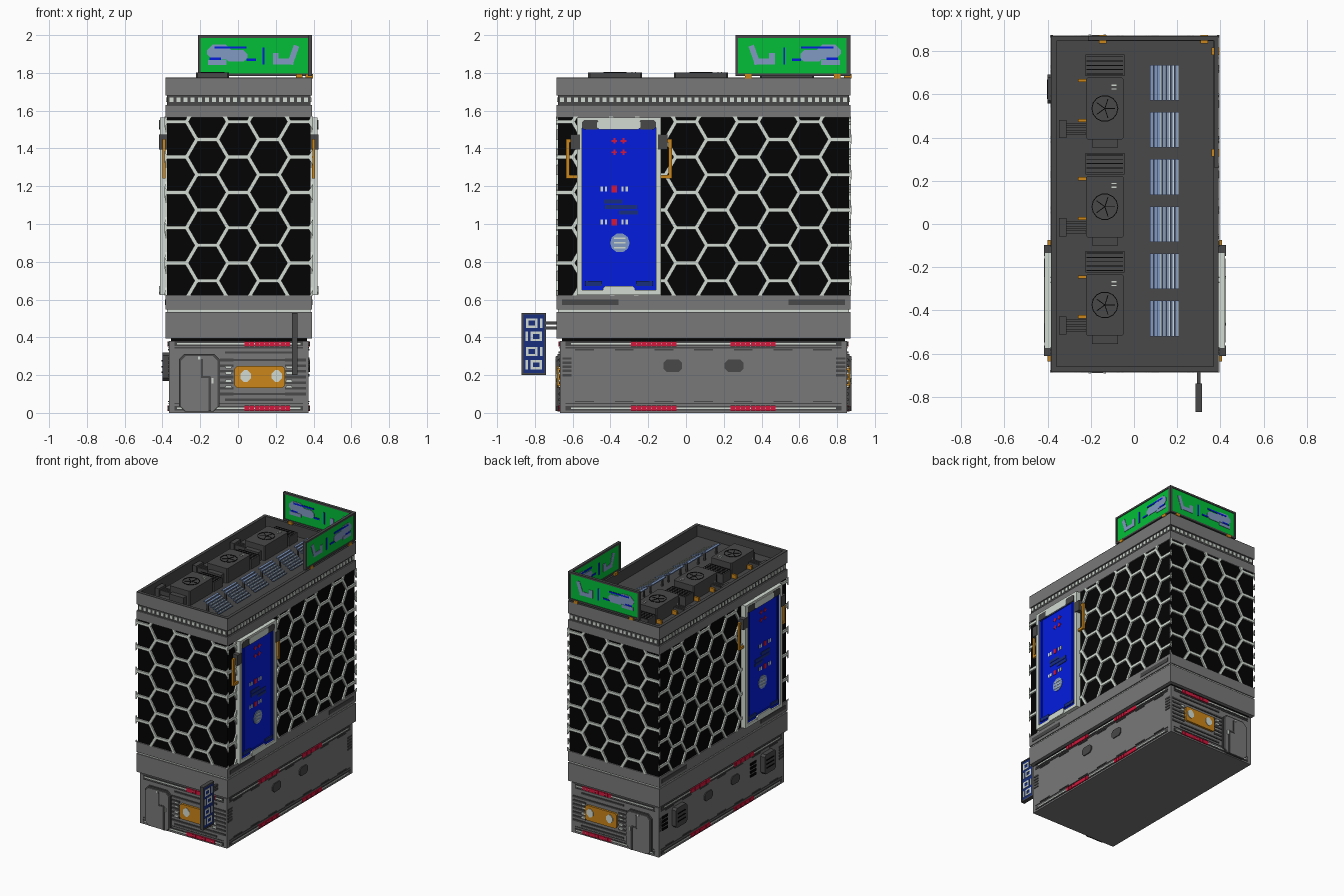
import bpy, bmesh
from math import sin, cos, pi
from mathutils import Vector

cube = bpy.data.objects.get("Cube")
if cube:
    bpy.data.objects.remove(cube, do_unlink=True)

CX, CY, HALF_X, HALF_Y = 0.004, 0.093, 0.38, 0.77
SIDES, ENDS = ("left", "right"), ("front", "back")


def material(name, *rgb):
    mat = bpy.data.materials.new(name)
    mat.use_nodes = True
    mat.diffuse_color = (*rgb, 1)
    mat.node_tree.nodes["Principled BSDF"].inputs["Base Color"].default_value = (*rgb, 1)
    return mat


grey = material("grey", .19, .19, .19)
dark = material("dark grey", .065, .065, .065)
black = material("black", .001, .001, .001)
pale = material("pale grey", .65, .71, .65)
blue = material("bright blue", .001, .012, .74)
green = material("green", .001, .52, .04)
orange = material("orange", .6, .24, .01)
red = material("red", .66, .008, .045)
steel = material("steel blue", .22, .32, .55)
navy = material("navy", .01, .028, .21)


# A wall point: u runs along the wall, v up it, d outwards from it
def place(face, u, v, d):
    if face == "roof":
        return Vector((u, v, d))
    if face in SIDES:
        return Vector((CX + (HALF_X + d) * (1 if face == "left" else -1), u, v))
    return Vector((u, CY + (HALF_Y + d) * (1 if face == "back" else -1), v))


def rect(u, v, w, h, cut=0):
    a, b = w / 2, h / 2
    if not cut:
        return [(u - a, v - b), (u + a, v - b), (u + a, v + b), (u - a, v + b)]
    c = cut
    return [(u + x, v + y) for x, y in ((c - a, -b), (a - c, -b), (a, c - b), (a, b - c),
                                        (a - c, b), (c - a, b), (-a, b - c), (-a, c - b))]


def ngon(u, v, r, n):
    return [(u + r * cos(2 * pi * i / n), v + r * sin(2 * pi * i / n)) for i in range(n)]


def bar(a, b, width):
    a, b = Vector(a), Vector(b)
    t = (b - a).normalized() * width / 2
    n = Vector((-t.y, t.x))
    return [tuple(p) for p in (a - t - n, b + t - n, b + t + n, a - t + n)]


def ring(u, v, w, h, t):
    return [rect(u, v + s * (h - t) / 2, w, t) for s in (-1, 1)] + \
           [rect(u + s * (w - t) / 2, v, t, h - 2 * t) for s in (-1, 1)]


# One object from extruded outlines, repeated on each listed face
def build(name, mat, faces, outlines, d0, d1, clip=None):
    bm = bmesh.new()
    for face in faces:
        for pts in outlines:
            low = [bm.verts.new(place(face, u, v, d0)) for u, v in pts]
            high = [bm.verts.new(place(face, u, v, d1)) for u, v in pts]
            bm.faces.new(low)
            bm.faces.new(high)
            for i in range(len(pts)):
                j = (i + 1) % len(pts)
                bm.faces.new((low[i], low[j], high[j], high[i]))
    bmesh.ops.recalc_face_normals(bm, faces=bm.faces[:])
    for point, normal in clip or ():
        bmesh.ops.bisect_plane(bm, geom=bm.verts[:] + bm.edges[:] + bm.faces[:],
                               plane_co=point, plane_no=normal, clear_outer=True)
    mesh = bpy.data.meshes.new(name)
    bm.to_mesh(mesh)
    bm.free()
    mesh.materials.append(mat)
    obj = bpy.data.objects.new(name, mesh)
    bpy.context.collection.objects.link(obj)


def layer(name, mat, z0, z1, d):
    build(name, mat, ["roof"], [rect(CX, CY, 2 * (HALF_X + d), 2 * (HALF_Y + d))], z0, z1)


# Stacked body
layer("base", grey, 0, .38, -.01)
layer("base_gap", black, .38, .395, -.02)
layer("lower_band", grey, .395, .535, .008)
layer("seam", pale, .535, .547, 0)
layer("sill_band", grey, .547, .625, .008)
layer("core", black, .625, 1.565, 0)
layer("upper_band", grey, 1.565, 1.63, .008)
layer("light_band", dark, 1.63, 1.685, 0)
build("rim", grey, ["roof"], ring(CX, CY, .776, 1.556, .02), 1.68, 1.77)
build("rim_cap", dark, ["roof"], ring(CX, CY, .776, 1.556, .024), 1.77, 1.775)
build("rim_lining", dark, ["roof"], ring(CX, CY, .74, 1.52, .005), 1.68, 1.772)
build("roof_floor", dark, ["roof"], [rect(CX, CY, .74, 1.52)], 1.68, 1.69)

# Rows of small lights
for faces, mid, count in ((ENDS, CX, 20), (SIDES, CY, 41)):
    lamps = [rect(mid + (i - (count - 1) / 2) * .0375, 1.657, .021, .024) for i in range(count)]
    build("lights_" + faces[0], pale, faces, lamps, 0, .005)

# Honeycomb lattice trimmed to the wall edges
S, ROW = .109, .187
limits = [(Vector((CX + s * .392, 0, 0)), (s, 0, 0)) for s in (-1, 1)]
limits += [(Vector((0, CY + s * .782, 0)), (0, s, 0)) for s in (-1, 1)]
limits += [(Vector((0, 0, .622)), (0, 0, -1)), (Vector((0, 0, 1.568)), (0, 0, 1))]
for faces, first, last in ((ENDS, -3, 3), (SIDES, -5, 6)):
    lattice = []
    for col in range(first, last + 1):
        for row in range(-1, 7):
            u, v = col * S * 1.5, .7 + (row + (col % 2) / 2) * ROW
            corners = [(u + S, v), (u + S / 2, v + ROW / 2), (u - S / 2, v + ROW / 2), (u - S, v)]
            lattice += [bar(corners[i], corners[i + 1], .02) for i in range(3)]
    build("lattice_" + faces[0], pale, faces, lattice, 0, .011, limits)

# Side doors
DY = -.355
build("door_frame", pale, SIDES, ring(DY, 1.095, .445, .94, .026), 0, .038)
build("door_panel", blue, SIDES, [rect(DY, 1.09, .4, .885)], 0, .028)
build("door_inset", blue, SIDES, ring(DY, 1.09, .35, .84, .012), .028, .034)
build("door_caps", pale, SIDES, [rect(DY, 1.525, .23, .05, .012), rect(DY, .65, .17, .045, .012)], 0, .042)
build("door_lower_slots", navy, SIDES, [rect(DY + s * .135, .685, .09, .025) for s in (-1, 1)], .028, .036)
build("door_hinges", dark, SIDES, [rect(DY + s * .232, 1.435, .05, .08) for s in (-1, 1)], 0, .042)
build("door_top_clamps", dark, SIDES, [rect(DY + s * .15, 1.525, .09, .05, .01) for s in (-1, 1)], 0, .04)
handles = []
for s in (-1, 1):
    inner, outer = DY + s * .225, DY + s * .272
    handles += [bar((outer, 1.25), (outer, 1.43), .018)]
    handles += [bar((inner, z), (outer, z), .018) for z in (1.25, 1.44)]
build("door_handles", orange, SIDES, handles, .008, .024)
crosses = [rect(DY + s * .024, z, w, h) for s in (-1, 1) for z in (1.44, 1.38)
           for w, h in ((.03, .01), (.01, .03))]
squares = [rect(DY - .025, z, .03, .035) for z in (1.185, 1.01)]
build("door_red_marks", red, SIDES, crosses + squares, .028, .031)
ticks = [rect(DY + k * .022 - .025, z, .012, .026) for z in (1.185, 1.01) for k in (-3, -2, 2, 3)]
build("door_pale_marks", pale, SIDES, ticks, .028, .031)
build("door_dark_marks", navy, SIDES, [rect(DY + a, z, w, .022) for a, z, w in
                                       ((-.03, 1.12, .1), (.01, 1.09, .17), (.05, 1.06, .1))], .028, .031)
build("door_badge", steel, SIDES, [ngon(DY + .005, .9, .052, 10)], .028, .031)
build("door_badge_bars", pale, SIDES, [rect(DY + .005, .9 + k * .025, .06, .008) for k in (-1, 0, 1)], .031, .033)

# Sill vents and base trim
build("sill_vents", dark, SIDES, [rect(CY + s * .6, .585, .3, .03) for s in (-1, 1)], .008, .011)
for faces, reds, mid, length in ((SIDES, (-.17, .355), CY, 1.46), (ENDS, (.155,), CX, .68)):
    tag = faces[0]
    heights = (.025, .365)
    build("trim_dark_" + tag, dark, faces, [rect(mid, z, length, .024) for z in heights], -.01, -.006)
    build("trim_pale_" + tag, pale, faces, [rect(mid, z, length * .96, .008) for z in heights], -.01, -.004)
    build("trim_red_" + tag, red, faces, [rect(u + k * .027, z, .024, .028) for u in reds
                                          for z in heights for k in range(-4, 5)], -.01, -.002)
    build("base_line_" + tag, dark, faces, [rect(mid, z, length, .006) for z in (.05, .345)], -.01, -.007)
build("base_ports", dark, SIDES, [rect(u, .25, .1, .065, .018) for u in (-.07, .255)], -.01, -.003)
build("base_side_vents", dark, SIDES, [rect(u, .2 + k * .022, .05, .013) for u in (-.63, .82)
                                       for k in range(5)], -.01, -.006)
dashes = [rect(CY + k * .21, z, .1, .007) for k in range(-3, 4) for z in (.06, .335)]
build("base_dashes", dark, SIDES, dashes, -.01, -.006)

# Base ends: hatch, orange plate and slots
build("hatch_border", dark, ENDS, [rect(-.205, .16, .215, .305, .03)], -.01, .003)
build("hatch", grey, ENDS, [rect(-.205, .155, .195, .29, .025)], -.01, .01)
build("hatch_grooves", dark, ENDS, [rect(-.15, .1, .012, .18), rect(-.19, .235, .012, .1),
                                    rect(-.17, .19, .05, .012)], .01, .013)
build("hatch_latch", pale, ENDS, [rect(-.205, .29, .012, .015), rect(-.135, .17, .012, .03)], .01, .015)
build("end_slots", dark, ENDS, [rect(u, .1 + k * .03, w, .014) for u, w in ((-.06, .07), (.305, .11))
                                for k in range(7)], -.01, -.004)
build("end_rails", dark, ENDS, [rect(.11, z, .36, .012) for z in (.07, .1, .28, .32)], -.01, -.003)
build("end_marks", pale, ENDS, [rect(u, z, .03, .012) for u in (-.05, .27) for z in (.14, .17, .21, .24)], -.01, -.001)
build("end_plate", orange, ENDS, [rect(.115, .19, .265, .115, .012)], -.01, .006)
build("end_plate_spots", pale, ENDS, [rect(u, .195, .055, .065, .02) for u in (.04, .205)], .006, .01)

# Service boxes on the right wall
for name, y in (("rear", .625), ("fore", -.45)):
    build(name + "_service_box", dark, ["right"], [rect(y, .245, .135, .15, .015)], -.01, .025)
    build(name + "_service_grille", black, ["right"], [rect(y, .215 + k * .03, .09, .008) for k in range(3)], .025, .028)
    build(name + "_service_vents", black, ["right"], [rect(y + .16, .2 + k * .03, .07, .018) for k in range(4)], -.01, -.004)

# Rooftop cooling units
for i in range(3):
    y, tag = -.375 + i * .455, str(i + 1)
    build("cooler_body_" + tag, dark, ["roof"], [rect(-.135, y, .175, .285, .008)], 1.69, 1.803)
    build("cooler_tail_" + tag, dark, ["roof"], [rect(-.135, y + .2, .18, .1), rect(-.135, y - .16, .12, .04)], 1.69, 1.76)
    build("cooler_grille_" + tag, black, ["roof"], [rect(-.135, y + .16 + k * .02, .17, .004) for k in range(5)], 1.76, 1.763)
    build("cooler_fan_" + tag, black, ["roof"], [bar(a, b, .004) for n in (ngon(-.135, y, .06, 14),)
                                                 for a, b in zip(n, n[1:] + n[:1])], 1.803, 1.806)
    build("cooler_blades_" + tag, black, ["roof"], [bar((-.135, y), p, .004) for p in ngon(-.135, y, .045, 5)], 1.803, 1.805)
    build("cooler_marks_" + tag, pale, ["roof"], [rect(-.093, y + k, .022, .006) for k in (.09, .108)], 1.803, 1.806)
    build("cooler_valves_" + tag, orange, ["roof"], [rect(-.24, y + k, .04, .015) for k in (-.055, .13)], 1.69, 1.72)
    build("cooler_manifold_" + tag, dark, ["roof"], [rect(-.33, y - .095, .035, .085)], 1.69, 1.75)
    build("cooler_pipes_" + tag, dark, ["roof"], [rect(-.265, y - .095 + k * .022, .1, .012) for k in (-1, 0, 1)], 1.7, 1.735)
    build("cooler_elbow_" + tag, grey, ["roof"], [ngon(-.205, y - .115, .02, 8)], 1.69, 1.75)

# Rooftop louvre banks, stepping down towards the left
banks = [-.438 + i * .2185 for i in range(6)]
for k in range(7):
    x, top, tag = .082 + k * .0195, 1.765 - k * .01, str(k + 1)
    build("louvre_slat_" + tag, steel, ["roof"], [rect(x, y, .0175, .165) for y in banks], top - .008, top)
    if k > 1:
        build("louvre_edge_" + tag, pale, ["roof"], [rect(x + .004, y, .004, .16) for y in banks], top, top + .003)
build("louvre_posts", dark, ["roof"], [rect(.1, y + s, .012, .012) for y in banks for s in (-.07, .07)], 1.69, 1.75)

# Corner billboard
for face, mid, flip in (("back", .09, 1), ("left", .565, -1)):
    build("billboard_frame_" + face, dark, [face], ring(mid, 1.892, .605, .216, .014), -.014, .008)
    build("billboard_panel_" + face, green, [face], [rect(mid, 1.892, .58, .19)], -.009, .003)
    blobs = [rect(mid - flip * .19, 1.91, .13, .08, .03), rect(mid - flip * .1, 1.89, .12, .06, .02),
             rect(mid - flip * .2, 1.855, .1, .025)]
    hook = [bar((mid + flip * a, b), (mid + flip * c, d), .03) for a, b, c, d in
            ((.11, 1.86, .19, 1.86), (.19, 1.86, .215, 1.93), (.11, 1.86, .11, 1.89))]
    build("billboard_shapes_" + face, steel, [face], blobs + hook, -.012, .006)
    strokes = [rect(mid + flip * .045, 1.89, .01, .09), rect(mid - flip * .02, 1.87, .05, .012),
               rect(mid - flip * .13, 1.935, .17, .012), rect(mid - flip * .21, 1.875, .06, .012)]
    build("billboard_strokes_" + face, blue, [face], strokes, -.013, .007)
    build("billboard_feet_" + face, orange, [face], [rect(mid + k * .235, 1.782, .035, .022) for k in (-1, 1)], -.026, .012)

# Hanging front sign
FY, FZ = -.805, .365
build("sign_frame", dark, ["left"], ring(FY, FZ, .13, .33, .01), -.099, -.069)
build("sign_panel", navy, ["left"], [rect(FY, FZ, .112, .312)], -.096, -.072)
marks = [m for k, z in enumerate((.475, .405, .325, .255)) for m in
         ring(FY - .012 * (-1) ** k, z, .06, .05, .012) + [rect(FY + .038 * (-1) ** k, z, .014, .05)]]
build("sign_marks", pale, ["left"], marks, -.099, -.069)
build("sign_brackets", dark, ["left"], [rect(-.705, z, .09, .016) for z in (.45, .475)], -.092, -.076)
